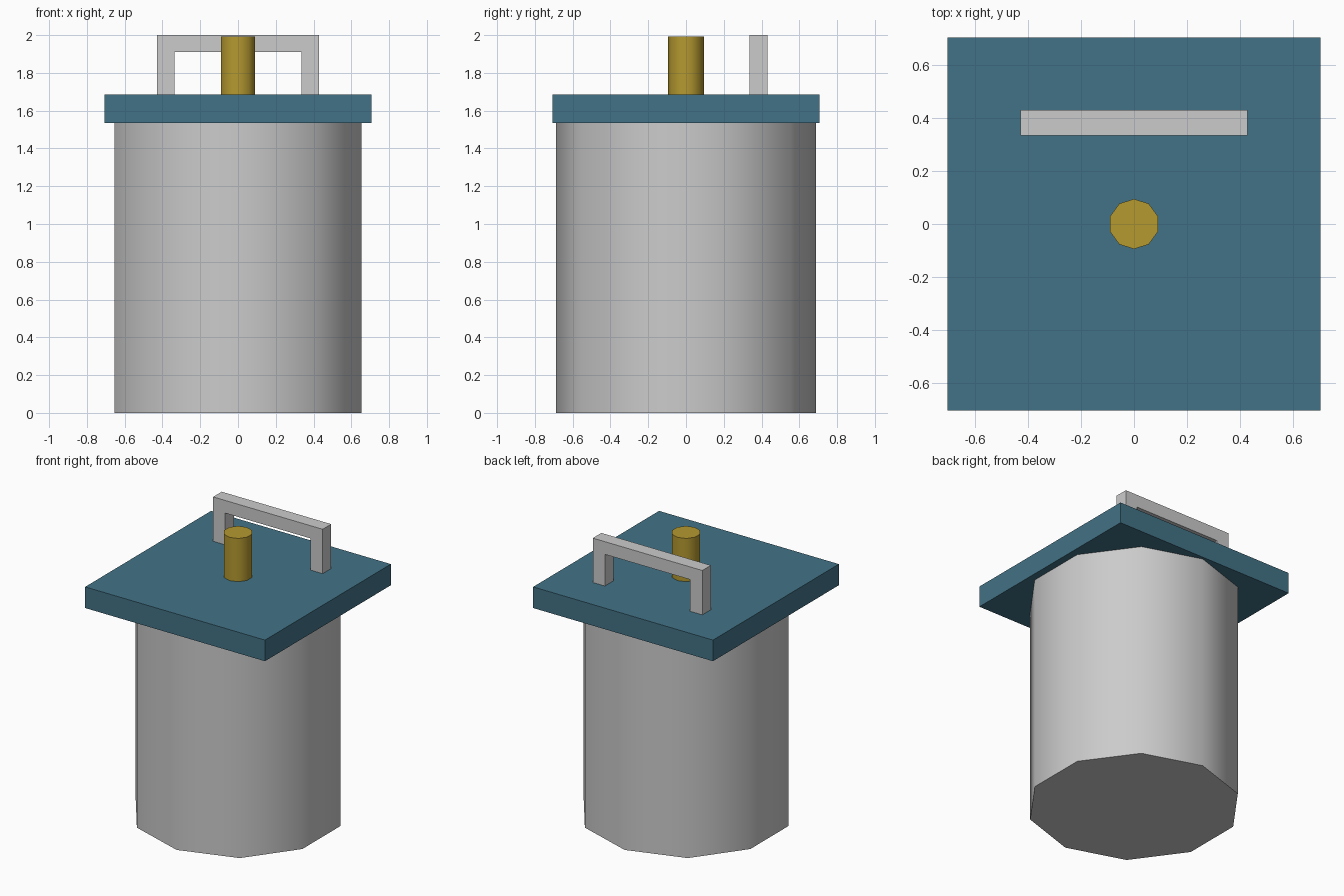
import bpy, bmesh
from math import sin, cos, pi, radians
from mathutils import Vector

if "Cube" in bpy.data.objects:
    bpy.data.objects.remove(bpy.data.objects["Cube"])


def material(name, rgb):
    mat = bpy.data.materials.new(name)
    mat.diffuse_color = (*rgb, 1)
    mat.use_nodes = True
    mat.node_tree.nodes["Principled BSDF"].inputs["Base Color"].default_value = mat.diffuse_color
    return mat


def extrude(name, outline, depth, mat=None, smooth=False):
    """Extrude a closed outline of 3D points along a depth vector."""
    bm = bmesh.new()
    face = bm.faces.new([bm.verts.new(p) for p in outline])
    top = bmesh.ops.extrude_face_region(bm, geom=[face], use_keep_orig=True)["geom"]
    bmesh.ops.translate(bm, vec=Vector(depth),
                        verts=[g for g in top if isinstance(g, bmesh.types.BMVert)])
    bmesh.ops.recalc_face_normals(bm, faces=bm.faces)
    mesh = bpy.data.meshes.new(name)
    bm.to_mesh(mesh)
    bm.free()
    obj = bpy.data.objects.new(name, mesh)
    bpy.context.collection.objects.link(obj)
    if mat:
        mesh.materials.append(mat)
    if smooth:
        bpy.ops.object.select_all(action='DESELECT')
        obj.select_set(True)
        bpy.context.view_layer.objects.active = obj
        bpy.ops.object.shade_smooth_by_angle(angle=radians(40))
    return obj


def ring(radius, z, sides=10):
    """Ten-sided outline with a corner on the y axis."""
    return [(radius * sin(2 * pi * i / sides), radius * cos(2 * pi * i / sides), z)
            for i in range(sides)]


teal = material("teal", (0.055, 0.17, 0.24))
gold = material("gold", (0.46, 0.32, 0.03))

# Container body
extrude("body", ring(0.688, 0), (0, 0, 1.535), smooth=True)

# Square lid
h = 0.706
extrude("lid", [(-h, -h, 1.535), (h, -h, 1.535), (h, h, 1.535), (-h, h, 1.535)],
        (0, 0, 0.15), teal)

# Central knob
extrude("knob", ring(0.095, 1.685), (0, 0, 0.307), gold, smooth=True)

# Bracket handle: half profile mirrored in x
half = [(0.335, 1.91), (0.335, 1.685), (0.43, 1.685), (0.43, 2.0)]
profile = half + [(-x, z) for x, z in reversed(half)]
extrude("handle", [(x, 0.335, z) for x, z in profile], (0, 0.096, 0))
